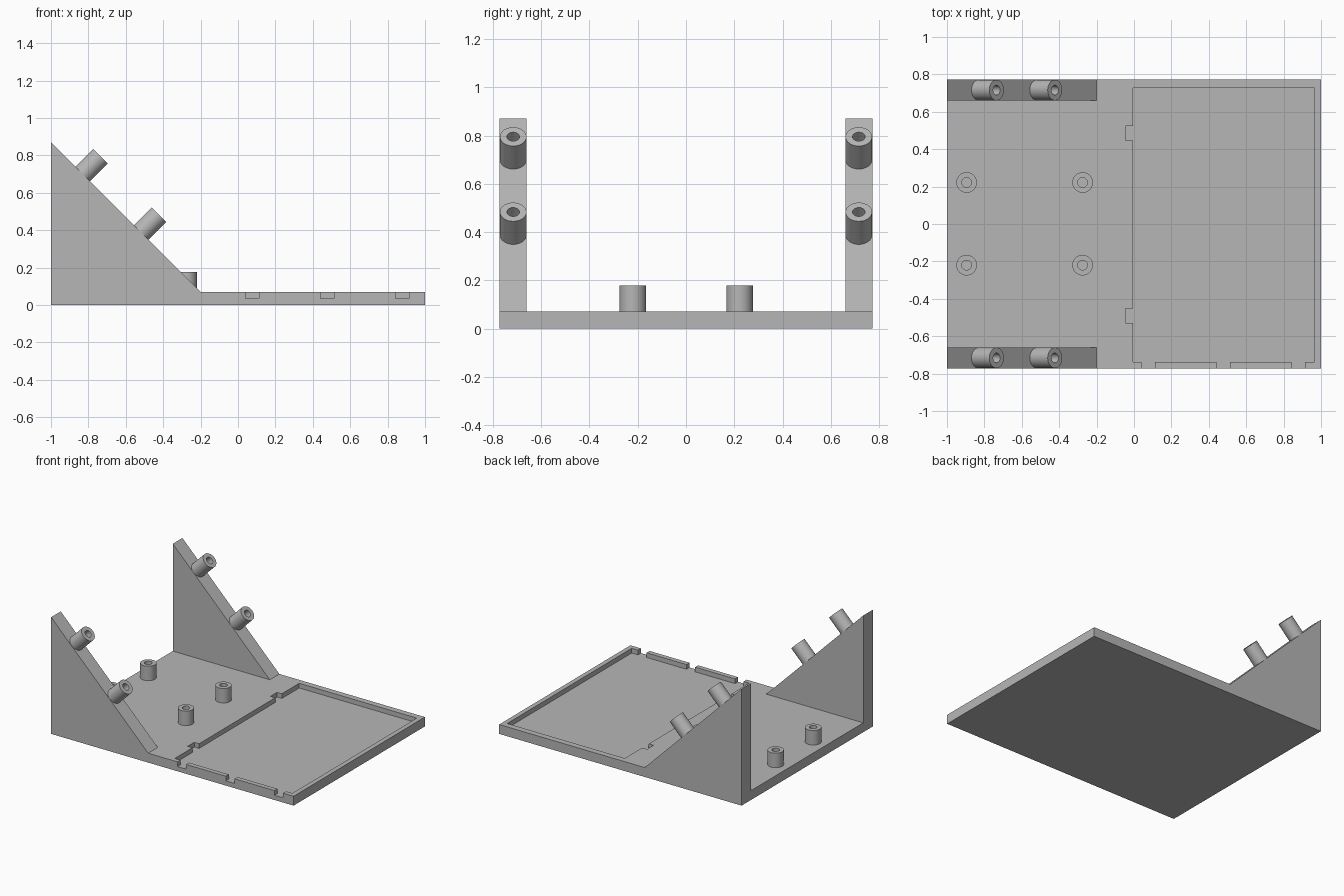
import bpy
import bmesh
from math import radians
from mathutils import Matrix, Vector

if "Cube" in bpy.data.objects:
    bpy.data.objects.remove(bpy.data.objects["Cube"])

# One plain grey plastic
grey = bpy.data.materials.new("grey_plastic")
grey.use_nodes = True
colour = (0.47, 0.47, 0.47, 1)
grey.diffuse_color = colour
grey.node_tree.nodes["Principled BSDF"].inputs["Base Color"].default_value = colour

HALF_Y = 0.773
PLATE_TOP = 0.07
POCKET_FLOOR = 0.035
WALL = 0.113


def finish(name, bm):
    bmesh.ops.recalc_face_normals(bm, faces=bm.faces)
    mesh = bpy.data.meshes.new(name)
    bm.to_mesh(mesh)
    bm.free()
    mesh.materials.append(grey)
    obj = bpy.data.objects.new(name, mesh)
    bpy.context.collection.objects.link(obj)
    return obj


def box(name, x0, x1, y0, y1, z0, z1):
    bm = bmesh.new()
    bmesh.ops.create_cube(bm, size=1)
    bmesh.ops.scale(bm, vec=(x1 - x0, y1 - y0, z1 - z0), verts=bm.verts)
    bmesh.ops.translate(bm, vec=((x0 + x1) / 2, (y0 + y1) / 2, (z0 + z1) / 2), verts=bm.verts)
    return finish(name, bm)


def cut(obj, cutter):
    mod = obj.modifiers.new("cut", "BOOLEAN")
    mod.operation = "DIFFERENCE"
    mod.solver = "EXACT"
    mod.object = cutter
    bpy.context.view_layer.objects.active = obj
    bpy.ops.object.modifier_apply(modifier=mod.name)
    bpy.data.objects.remove(cutter)


def tube(name, base, height, tilt=0, radius=0.055, bore=0.026, sides=40):
    # Square ring section spun around the tube axis
    bm = bmesh.new()
    section = [(bore, 0), (radius, 0), (radius, height), (bore, height)]
    verts = [bm.verts.new((r, 0, z)) for r, z in section]
    edges = [bm.edges.new((verts[i], verts[(i + 1) % 4])) for i in range(4)]
    bmesh.ops.spin(bm, geom=verts + edges, cent=(0, 0, 0), axis=(0, 0, 1),
                   angle=radians(360), steps=sides)
    bmesh.ops.remove_doubles(bm, verts=bm.verts, dist=0.0005)
    placing = Matrix.Translation(base) @ Matrix.Rotation(radians(tilt), 4, "Y")
    bmesh.ops.transform(bm, matrix=placing, verts=bm.verts)
    obj = finish(name, bm)
    bpy.ops.object.select_all(action="DESELECT")
    obj.select_set(True)
    bpy.context.view_layer.objects.active = obj
    bpy.ops.object.shade_smooth_by_angle(angle=radians(35))


# Base plate with a shallow tray pocket
base_plate = box("base_plate", -1, 1, -HALF_Y, HALF_Y, 0, PLATE_TOP)
cut(base_plate, box("pocket_cutter", -0.005, 0.965, -0.738, 0.728, POCKET_FLOOR, 0.2))

# Slots through the front rim, and finger notches on the inner edge
for x in (0.077, 0.477, 0.877):
    cut(base_plate, box("slot_cutter", x - 0.036, x + 0.036, -0.9, -0.7, POCKET_FLOOR, 0.2))
for y in (0.485, -0.49):
    cut(base_plate, box("notch_cutter", -0.045, 0.05, y - 0.039, y + 0.039, POCKET_FLOOR, 0.2))

# Triangular side walls, each with two tubes square to its slope
for side, label in ((-1, "right"), (1, "left")):
    bm = bmesh.new()
    outer = side * HALF_Y
    face = bm.faces.new([bm.verts.new((x, outer, z)) for x, z in
                         ((-1, PLATE_TOP), (-0.2, PLATE_TOP), (-1, 0.87))])
    grown = bmesh.ops.extrude_face_region(bm, geom=[face], use_keep_orig=True)
    moved = [v for v in grown["geom"] if isinstance(v, bmesh.types.BMVert)]
    bmesh.ops.translate(bm, vec=(0, -side * WALL, 0), verts=moved)
    finish(label + "_side_wall", bm)
    for spot, x in (("upper", -0.83), ("lower", -0.518)):
        tube(f"{label}_{spot}_slope_tube", Vector((x, side * 0.716, -0.13 - x)), 0.135, tilt=45)

# Four upright standoffs on the plate
for x, row in ((-0.895, "outer"), (-0.275, "inner")):
    for y, label in ((-0.22, "right"), (0.222, "left")):
        tube(f"{label}_{row}_standoff", Vector((x, y, PLATE_TOP)), 0.108)
